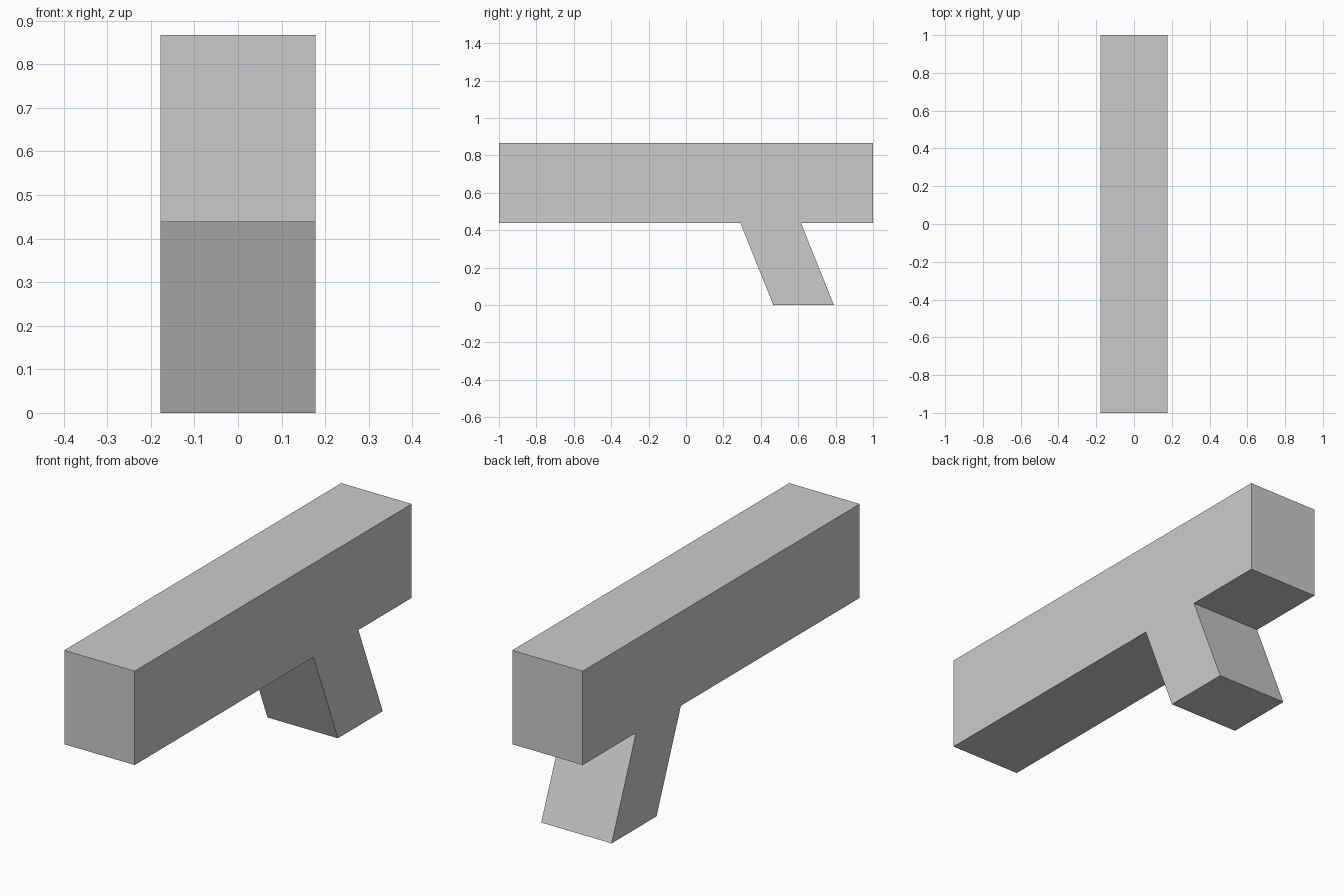
import bpy, bmesh

if "Cube" in bpy.data.objects:
    bpy.data.objects.remove(bpy.data.objects["Cube"])

HALF_WIDTH = 0.178

grey = bpy.data.materials.new("light grey")
grey.diffuse_color = (0.6, 0.6, 0.6, 1)
grey.use_nodes = True
grey.node_tree.nodes["Principled BSDF"].inputs["Base Color"].default_value = grey.diffuse_color

# Side outline (y, z): long bar with a slanted grip below it
outline = [(-1, 0.438), (0.291, 0.438), (0.467, 0), (0.791, 0),
           (0.615, 0.438), (1, 0.438), (1, 0.867), (-1, 0.867)]

# Extrude the outline across the width
bm = bmesh.new()
face = bm.faces.new([bm.verts.new((-HALF_WIDTH, y, z)) for y, z in outline])
result = bmesh.ops.extrude_face_region(bm, geom=[face])
moved = [v for v in result["geom"] if isinstance(v, bmesh.types.BMVert)]
bmesh.ops.translate(bm, verts=moved, vec=(2 * HALF_WIDTH, 0, 0))
bmesh.ops.recalc_face_normals(bm, faces=bm.faces)

mesh = bpy.data.meshes.new("bar_with_grip")
bm.to_mesh(mesh)
bm.free()
mesh.materials.append(grey)
bpy.context.collection.objects.link(bpy.data.objects.new("bar_with_grip", mesh))
